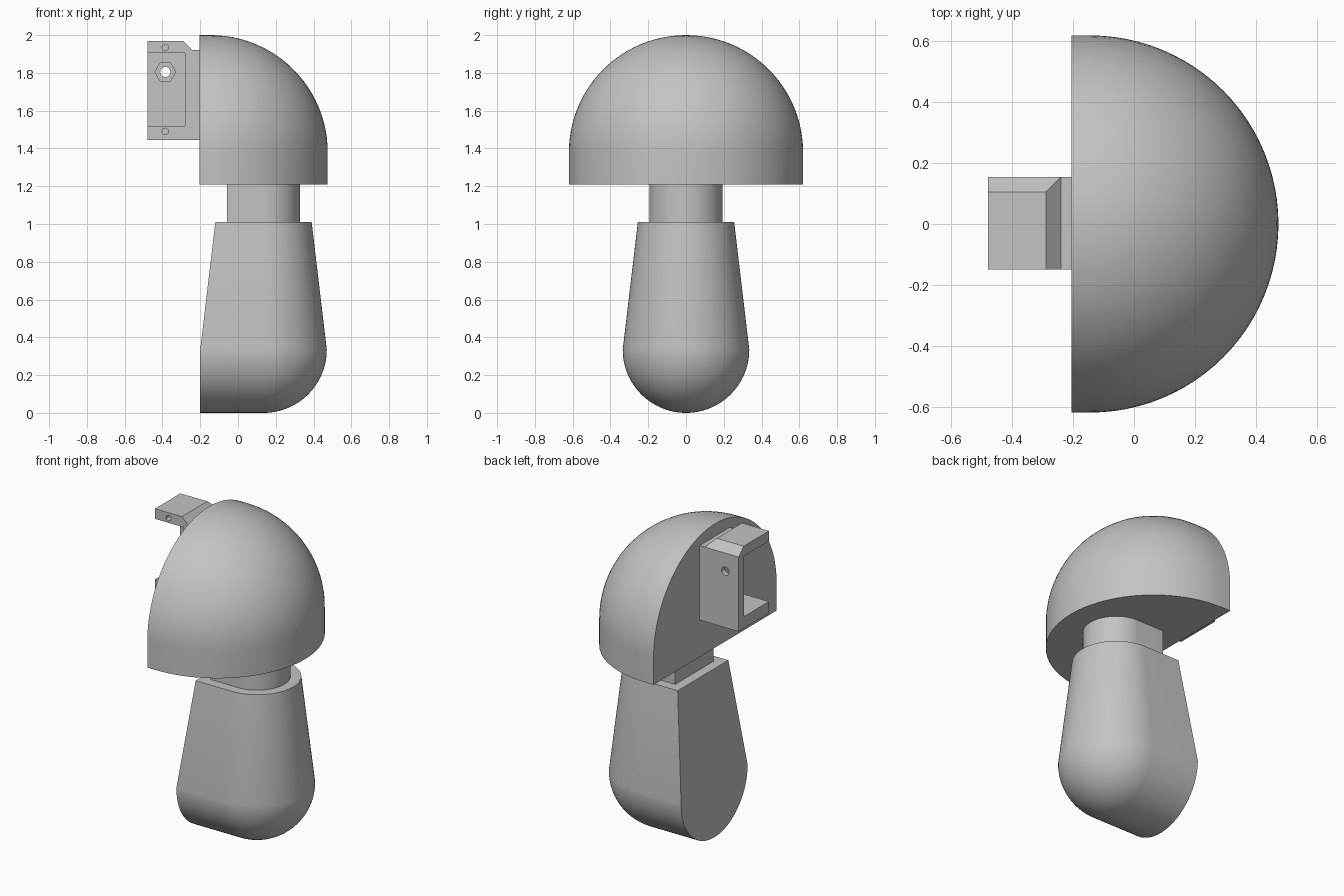
import bpy
import bmesh
from math import sin, cos, pi, radians

# Remove the default object
if "Cube" in bpy.data.objects:
    bpy.data.objects.remove(bpy.data.objects["Cube"], do_unlink=True)

GREY = (0.55, 0.55, 0.55, 1)
grey = bpy.data.materials.new("plain grey")
grey.use_nodes = True
grey.diffuse_color = GREY
grey.node_tree.nodes["Principled BSDF"].inputs["Base Color"].default_value = GREY


def loft(name, rings, smooth=False):
    """Closed solid through a stack of rings with equal point counts."""
    bm = bmesh.new()
    rows = [[bm.verts.new(p) for p in ring] for ring in rings]
    n = len(rows[0])
    for a, b in zip(rows, rows[1:]):
        for i in range(n):
            j = (i + 1) % n
            bm.faces.new((a[i], a[j], b[j], b[i]))
    bm.faces.new(rows[0])
    bm.faces.new(rows[-1])
    bmesh.ops.remove_doubles(bm, verts=bm.verts, dist=1e-5)
    bmesh.ops.recalc_face_normals(bm, faces=bm.faces)
    mesh = bpy.data.meshes.new(name)
    bm.to_mesh(mesh)
    bm.free()
    mesh.materials.append(grey)
    obj = bpy.data.objects.new(name, mesh)
    bpy.context.collection.objects.link(obj)
    if smooth:
        bpy.ops.object.select_all(action='DESELECT')
        obj.select_set(True)
        bpy.context.view_layer.objects.active = obj
        bpy.ops.object.shade_smooth_by_angle(angle=radians(30))
    return obj


def u_ring(cx, r, back, z, steps=48):
    """Half circle towards +x, straight sides running to a flat back."""
    arc = [(cx + r * cos(a), r * sin(a), z)
           for a in (pi * (i / steps - 0.5) for i in range(steps + 1))]
    return [(back, -r, z)] + arc + [(back, r, z)]


def rect_ring(x0, x1, y0, y1, z):
    return [(x0, y0, z), (x1, y0, z), (x1, y1, z), (x0, y1, z)]


def box(name, x0, x1, y0, y1, z0, z1):
    return loft(name, [rect_ring(x0, x1, y0, y1, z) for z in (z0, z1)])


def rod(name, x, z, r, y0, y1, sides):
    """Prism along y."""
    angles = [2 * pi * i / sides for i in range(sides)]
    return loft(name, [[(x + r * cos(a), y, z + r * sin(a)) for a in angles]
                       for y in (y0, y1)])


quarter = [pi / 2 * i / 24 for i in range(25)]

# Domed cap with a short straight skirt
CAP_X, CAP_R, CAP_Z, BACK = -0.145, 0.62, 1.38, -0.205
cap_rings = [u_ring(CAP_X, CAP_R, BACK, 1.21)]
cap_rings += [u_ring(CAP_X, CAP_R * cos(a), BACK, CAP_Z + CAP_R * sin(a))
              for a in quarter]
loft("cap", cap_rings, True)

# Tapered handle with a rounded lower end
STEM_X, STEM_R, TOP_R = 0.135, 0.335, 0.255
stem_rings = [u_ring(STEM_X, STEM_R * sin(a), STEM_X - STEM_R,
                     STEM_R * (1 - cos(a))) for a in quarter]
stem_rings.append(u_ring(STEM_X, TOP_R, STEM_X - TOP_R, 1.01))
loft("handle", stem_rings, True)

# Neck joining handle and cap
NECK_R = 0.193
loft("neck", [u_ring(STEM_X, NECK_R, STEM_X - NECK_R, z)
              for z in (1.01, 1.21)], True)

# Bracket on the flat back: mounting plate and chamfered block
Y0, Y1, Z0 = -0.15, 0.155, 1.445
box("bracket_plate", -0.24, BACK, Y0, Y1, Z0, 1.92)
block = loft("bracket_block", [
    rect_ring(-0.48, -0.24, Y0, Y1, Z0),
    rect_ring(-0.48, -0.24, Y0, Y1, 1.92),
    rect_ring(-0.48, -0.29, Y0, Y1 - 0.05, 1.97)])

# Cavity, bolt hole, nut recess and screw holes
HOLE_X, BOLT_Z, WALL_Y = -0.385, 1.805, 0.1
cutters = [
    box("cavity_cutter", -0.6, -0.28, -0.3, WALL_Y, 1.52, 1.905),
    rod("nut_cutter", HOLE_X, BOLT_Z, 0.055, 0.05, WALL_Y + 0.02, 6),
    rod("bolt_cutter", HOLE_X, BOLT_Z, 0.027, 0.05, 0.3, 24)]
cutters += [rod("screw_cutter", HOLE_X, z, 0.017, -0.3, 0.0, 20)
            for z in (1.49, 1.935)]
bpy.context.view_layer.objects.active = block
for cutter in cutters:
    cutter.hide_render = True
    mod = block.modifiers.new(cutter.name, 'BOOLEAN')
    mod.operation = 'DIFFERENCE'
    mod.solver = 'EXACT'
    mod.object = cutter
    bpy.ops.object.modifier_apply(modifier=mod.name)
    bpy.data.objects.remove(cutter, do_unlink=True)
